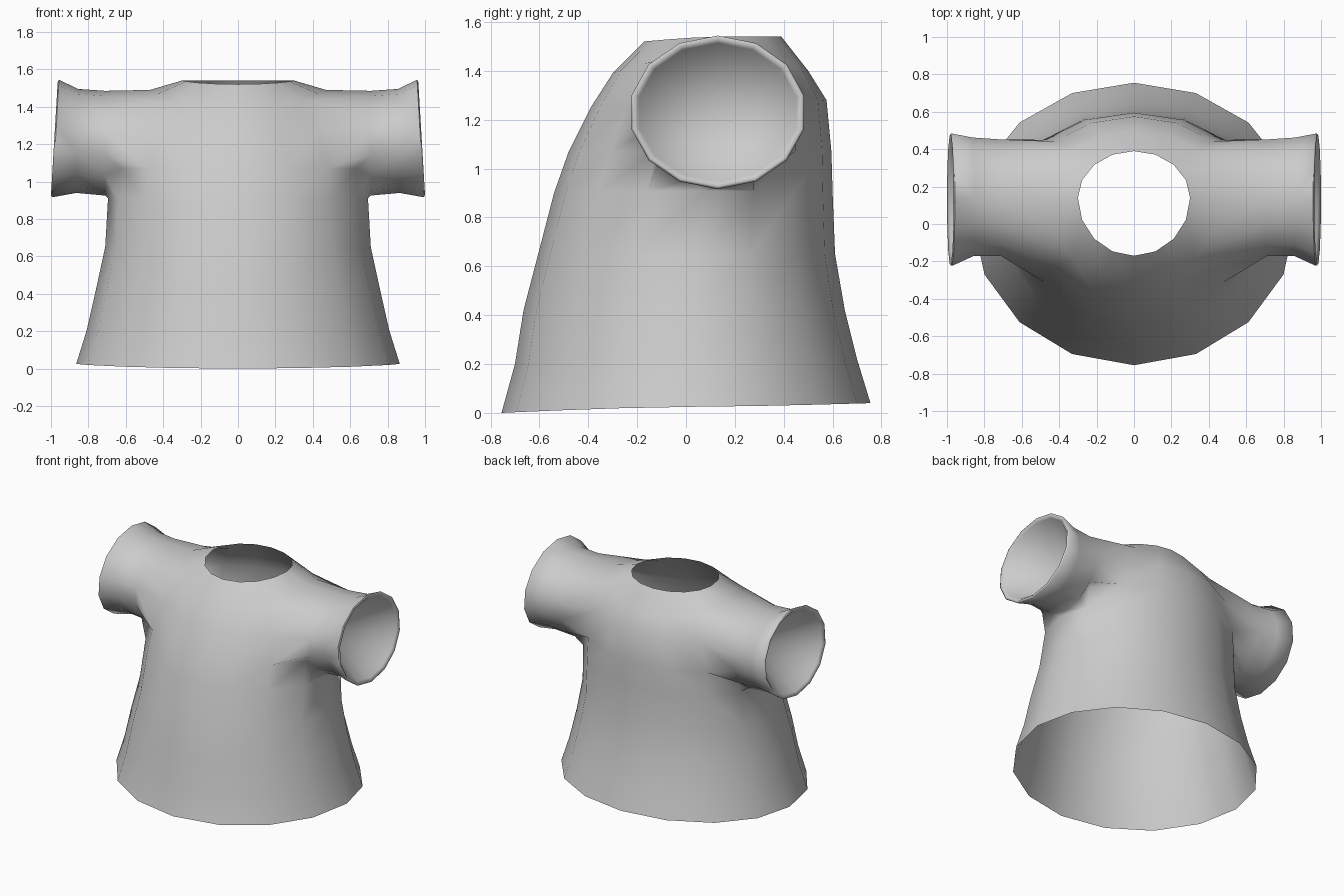
import bpy, bmesh
from math import sin, cos, pi, radians

old = bpy.data.objects.get("Cube")
if old:
    bpy.data.objects.remove(old)

cloth = bpy.data.materials.new("grey cloth")
cloth.use_nodes = True
colour = (0.6, 0.6, 0.6, 1)
cloth.diffuse_color = colour
cloth.node_tree.nodes["Principled BSDF"].inputs["Base Color"].default_value = colour

# Torso rows, hem to neck: front y, back y, half width, side y, front z, side z, back z
ROWS = [
    (-.755, .755, .865, .03, 0, .025, .04),
    (-.70, .70, .81, .03, .20, .20, .22),
    (-.665, .65, .76, .03, .42, .42, .42),
    (-.605, .61, .71, .05, .65, .65, .65),
    (-.54, .60, .695, .08, .90, .91, .90),
    (-.48, .595, .68, .10, 1.07, 1.07, 1.07),
    (-.39, .575, .60, .12, 1.25, 1.27, 1.28),
    (-.30, .50, .47, .14, 1.39, 1.49, 1.40),
    (-.17, .39, .30, .14, 1.52, 1.54, 1.54),
]
# Sleeve rings, root to inner lip: x, centre y, centre z, radius y, radius z, tilt
SLEEVE = [
    (.71, .14, 1.205, .32, .28, 0),
    (.86, .145, 1.217, .325, .278, .005),
    (.975, .13, 1.23, .362, .314, .018),
    (.982, .13, 1.23, .350, .302, .018),
    (.965, .13, 1.23, .330, .284, .018),
]
SIDES = 14
ARM = 4  # torso row where the armhole starts

bm = bmesh.new()


def torso_row(yf, yb, w, yc, zf, zs, zb):
    """Half ring from centre front to centre back."""
    ring = []
    for c in range(9):
        a = pi * c / 8
        y_end, z_end = (yf, zf) if c <= 4 else (yb, zb)
        k = abs(cos(a))
        ring.append(bm.verts.new((w * sin(a) if c % 8 else 0,
                                  yc + (y_end - yc) * k,
                                  zs + (z_end - zs) * k ** 1.5)))
    return ring


def in_armhole(r, c):
    return (r == ARM and 3 <= c < 5) or (r in (ARM + 1, ARM + 2) and 2 <= c < 6)


# Torso with an open armhole
rows = [torso_row(*r) for r in ROWS]
for r in range(len(rows) - 1):
    for c in range(8):
        if not in_armhole(r, c):
            bm.faces.new((rows[r][c], rows[r][c + 1], rows[r + 1][c + 1], rows[r + 1][c]))

# Armhole edge, from the underarm forward and over the shoulder
front_edge = [(0, 4), (0, 3), (1, 3), (1, 2), (2, 2), (3, 2), (3, 3), (3, 4)]
back_edge = [(r, 8 - c) for r, c in front_edge[-2:0:-1]]
loop = [rows[ARM + r][c] for r, c in front_edge + back_edge]

# Flared sleeve with a rolled lip
for x, cy, cz, ry, rz, tilt in SLEEVE:
    ring = []
    for i in range(SIDES):
        a = 2 * pi * i / SIDES
        ring.append(bm.verts.new((x + tilt * cos(a), cy - ry * sin(a), cz - rz * cos(a))))
    for i in range(SIDES):
        j = (i + 1) % SIDES
        bm.faces.new((loop[i], loop[j], ring[j], ring[i]))
    loop = ring

# Hollow cone closing the sleeve
tip = bm.verts.new((.58, .11, 1.2))
for i in range(SIDES):
    bm.faces.new((loop[i], loop[(i + 1) % SIDES], tip))

bmesh.ops.recalc_face_normals(bm, faces=bm.faces)
# Keep the centre front facing forward
bm.faces.ensure_lookup_table()
if bm.faces[0].normal.y > 0:
    bmesh.ops.reverse_faces(bm, faces=bm.faces)

mesh = bpy.data.meshes.new("shirt")
bm.to_mesh(mesh)
bm.free()
mesh.materials.append(cloth)
shirt = bpy.data.objects.new("shirt", mesh)
bpy.context.collection.objects.link(shirt)

# Other half
mirror = shirt.modifiers.new("mirror", 'MIRROR')
mirror.use_clip = True
bpy.context.view_layer.objects.active = shirt
shirt.select_set(True)
bpy.ops.object.modifier_apply(modifier=mirror.name)
bpy.ops.object.shade_smooth_by_angle(angle=radians(80))
